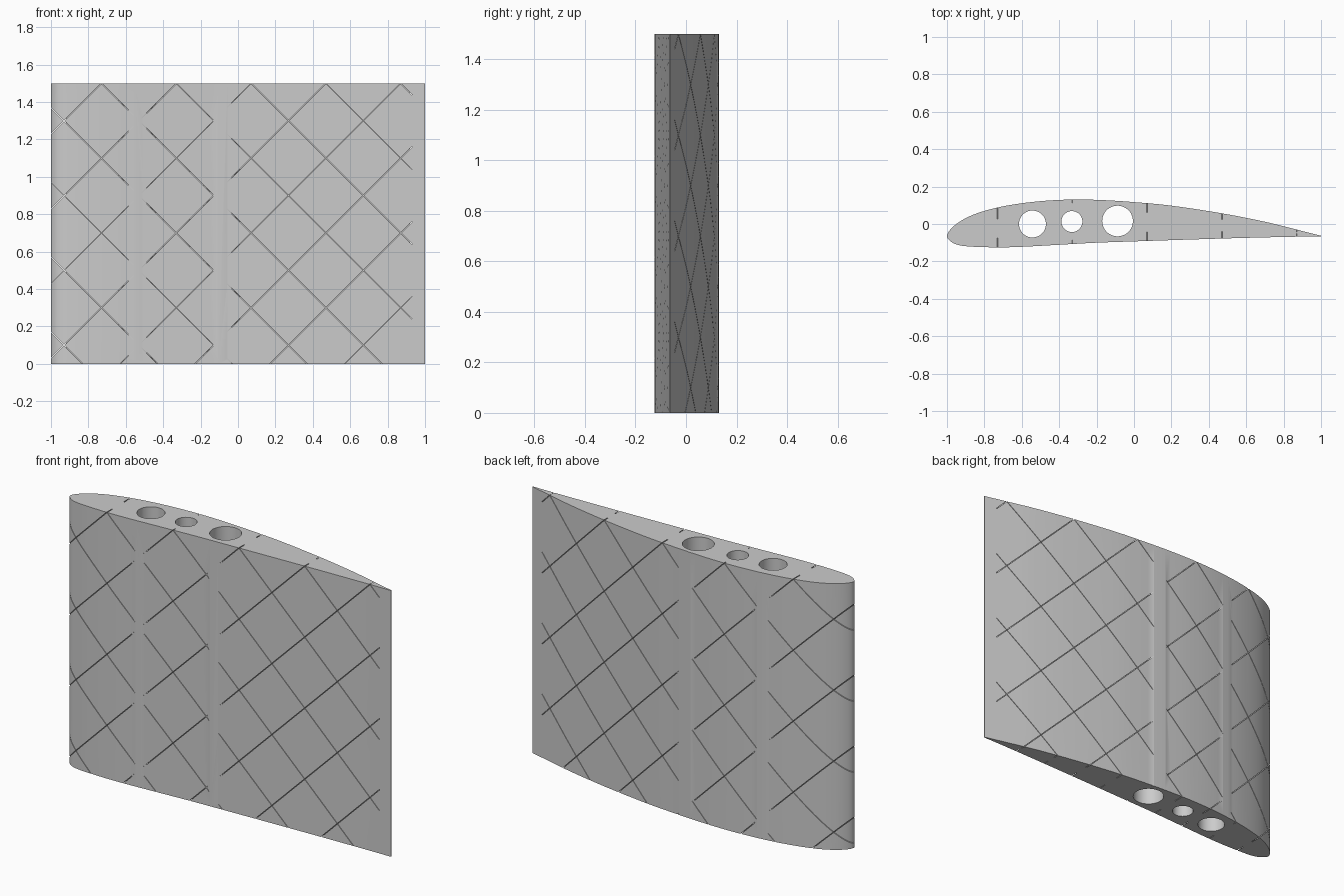
import bpy, bmesh, math
from mathutils import Vector

cube = bpy.data.objects.get("Cube")
if cube:
    bpy.data.objects.remove(cube, do_unlink=True)

HEIGHT = 1.5
SLIT = 0.0032          # slit width
SLIT_END = 0.93        # slits stop short of the trailing edge

grey = bpy.data.materials.new("light_grey")
grey.use_nodes = True
grey.diffuse_color = (0.6, 0.6, 0.6, 1)
grey.node_tree.nodes["Principled BSDF"].inputs["Base Color"].default_value = (0.6, 0.6, 0.6, 1)

# Aerofoil outline: upper trailing edge, round the nose, lower trailing edge
OUTLINE = [(1, -.063), (.87, -.03), (.7, .012), (.47, .057), (.2, .098), (0, .117),
           (-.15, .127), (-.3, .131), (-.45, .126), (-.6, .111), (-.73, .088),
           (-.84, .057), (-.92, .02), (-.975, -.022), (-1, -.063), (-.98, -.093),
           (-.94, -.112), (-.87, -.121), (-.73, -.125), (-.6, -.122), (-.4, -.111),
           (-.2, -.1), (0, -.093), (.3, -.083), (.6, -.074), (.87, -.068), (1, -.067)]


def smooth_path(points, steps):
    """Catmull-Rom curve through the points."""
    p = [Vector(q) for q in points]
    p = [2 * p[0] - p[1]] + p + [2 * p[-1] - p[-2]]
    out = []
    for a, b, c, d in zip(p, p[1:], p[2:], p[3:]):
        for i in range(steps):
            t = i / steps
            out.append(0.5 * (2 * b + (c - a) * t + (2 * a - 5 * b + 4 * c - d) * t * t
                              + (3 * b - a - 3 * c + d) * t ** 3))
    return out + [p[-2]]


def make_object(name, bm):
    bmesh.ops.recalc_face_normals(bm, faces=bm.faces)
    mesh = bpy.data.meshes.new(name)
    bm.to_mesh(mesh)
    bm.free()
    mesh.materials.append(grey)
    obj = bpy.data.objects.new(name, mesh)
    bpy.context.collection.objects.link(obj)
    return obj


def add_prism(bm, ring, direction):
    face = bm.faces.new([bm.verts.new(v) for v in ring])
    new = bmesh.ops.extrude_face_region(bm, geom=[face])["geom"]
    bmesh.ops.translate(bm, vec=direction, verts=[g for g in new if isinstance(g, bmesh.types.BMVert)])


def column(name, outline, low, high):
    bm = bmesh.new()
    add_prism(bm, [(x, y, low) for x, y in outline], (0, 0, high - low))
    return make_object(name, bm)


def circle(x, y, r, n=48):
    return [(x + r * math.cos(math.tau * i / n), y + r * math.sin(math.tau * i / n)) for i in range(n)]


def subtract(target, cutters):
    for cutter in cutters:
        mod = target.modifiers.new("cut", "BOOLEAN")
        mod.operation, mod.solver, mod.object = "DIFFERENCE", "EXACT", cutter
    bpy.context.view_layer.update()
    graph = bpy.context.evaluated_depsgraph_get()
    mesh = bpy.data.meshes.new_from_object(target.evaluated_get(graph))
    target.modifiers.clear()
    target.data = mesh


def slit_set(name, slope, offsets):
    """Parallel diagonal blades running along y."""
    bm = bmesh.new()
    h = SLIT * math.sqrt(0.5)
    for c in offsets:
        ends = [(x, slope * (x - c)) for x in (-1.1, SLIT_END)]
        (xa, za), (xb, zb) = ends
        ring = [(xa, -.2, za - h), (xb, -.2, zb - h), (xb, -.2, zb + h), (xa, -.2, za + h)]
        add_prism(bm, ring, (0, .4, 0))
    return make_object(name, bm)


def camber(x):
    return 0.01 - 0.075 * x * x


# Wing section
outline = smooth_path(OUTLINE, 4)
wing = column("wing_section", outline, 0, HEIGHT)

# Solid core and spar tube walls, which the slits do not enter
core_outline = [(.92 * x, camber(.92 * x) + .52 * (y - camber(x))) for x, y in outline]
helpers = [column("core", core_outline, -1, 3)]

# Spar holes: x, y, hole radius, wall radius
holes = []
for x, y, r, wall in [(-.543, 0, .072, .121), (-.332, .013, .056, .1), (-.088, .016, .082, .115)]:
    holes.append(column("spar_hole", circle(x, y, r), -.1, HEIGHT + .1))
    helpers.append(column("tube_wall", circle(x, y, wall), -1, 3))

# Crossing diagonal slits in the skin
slits = [slit_set("rising_slits", 1, [-1.03 + .4 * k for k in range(-3, 5)]),
         slit_set("falling_slits", -1, [.37 + .4 * k for k in range(-3, 6)])]
for blades in slits:
    subtract(blades, helpers)

subtract(wing, holes + slits)
for obj in helpers + holes + slits:
    bpy.data.objects.remove(obj, do_unlink=True)

# Single colour and smooth skin with sharp edges
wing.data.materials.clear()
wing.data.materials.append(grey)
for poly in wing.data.polygons:
    poly.material_index = 0
bpy.ops.object.select_all(action="DESELECT")
wing.select_set(True)
bpy.context.view_layer.objects.active = wing
bpy.ops.object.shade_smooth_by_angle(angle=math.radians(30))
